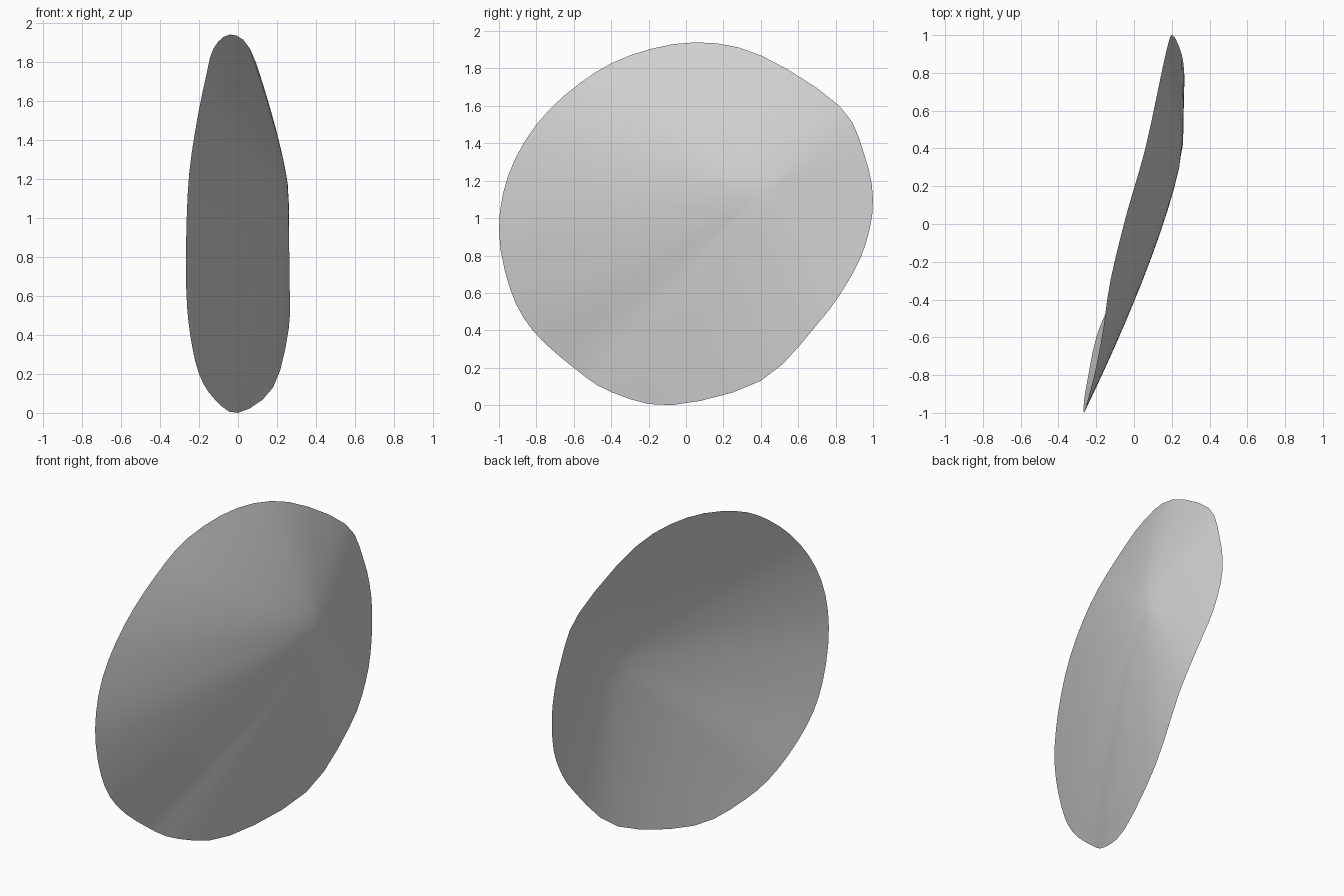
import bpy
import bmesh
from mathutils import Vector

old = bpy.data.objects.get("Cube")
if old:
    bpy.data.objects.remove(old, do_unlink=True)

# Rim control points and the highest point of the bulge
RIM = [Vector(p) for p in (
    (-0.04, 0.05, 1.94), (0.06, 0.4, 1.87), (0.15, 0.82, 1.6), (0.18, 0.95, 1.35),
    (0.2, 1, 1.1), (0.23, 0.96, 0.86), (0.26, 0.86, 0.65), (0.26, 0.7, 0.43),
    (0.18, 0.4, 0.13), (0, -0.08, 0), (-0.12, -0.4, 0.07), (-0.2, -0.6, 0.2),
    (-0.245, -0.82, 0.4), (-0.265, -0.94, 0.62), (-0.265, -1, 0.93),
    (-0.25, -0.95, 1.23), (-0.21, -0.8, 1.5), (-0.165, -0.57, 1.72),
    (-0.125, -0.3, 1.87))]
APEX = Vector((0.26, 0.41, 1.13))
STEPS = 3
RINGS = 12


def smooth_loop(points, steps):
    """Closed smooth curve through all points."""
    result = []
    count = len(points)
    for i in range(count):
        a, b, c, d = (points[(i + k) % count] for k in (-1, 0, 1, 2))
        for s in range(steps):
            t = s / steps
            result.append(b + (c - a) * (t / 2)
                          + (a * 2 - b * 5 + c * 4 - d) * (t * t / 2)
                          + (b * 3 - a - c * 3 + d) * (t ** 3 / 2))
    return result


def bulge_point(rim_point, r):
    """Point on the curved sheet between the apex (0) and the rim (1)."""
    p = APEX.lerp(rim_point, r)
    p.x = APEX.x + (rim_point.x - APEX.x) * r ** 1.3
    return p


# Grey material
grey = bpy.data.materials.new("plain grey")
grey.use_nodes = True
colour = (0.64, 0.64, 0.64, 1)
grey.diffuse_color = colour
grey.node_tree.nodes["Principled BSDF"].inputs["Base Color"].default_value = colour

# Curved oval sheet: rings from the apex out to the rim
outline = smooth_loop(RIM, STEPS)
bm = bmesh.new()
centre = bm.verts.new(APEX)
rings = [[bm.verts.new(bulge_point(p, k / RINGS)) for p in outline]
         for k in range(1, RINGS + 1)]
n = len(outline)
for i in range(n):
    j = (i + 1) % n
    bm.faces.new((centre, rings[0][j], rings[0][i]))
    for inner, outer in zip(rings, rings[1:]):
        bm.faces.new((inner[i], inner[j], outer[j], outer[i]))
# One smoothing pass softens the fan around the apex
bmesh.ops.smooth_vert(bm, verts=[centre] + rings[0] + rings[1], factor=0.5,
                      use_axis_x=True)
for face in bm.faces:
    face.smooth = True
    if face.normal.x == 0:
        face.normal_update()
    if face.normal.x < 0:
        face.normal_flip()

mesh = bpy.data.meshes.new("curved_disc")
bm.to_mesh(mesh)
bm.free()
mesh.materials.append(grey)
disc = bpy.data.objects.new("curved_disc", mesh)
bpy.context.scene.collection.objects.link(disc)
